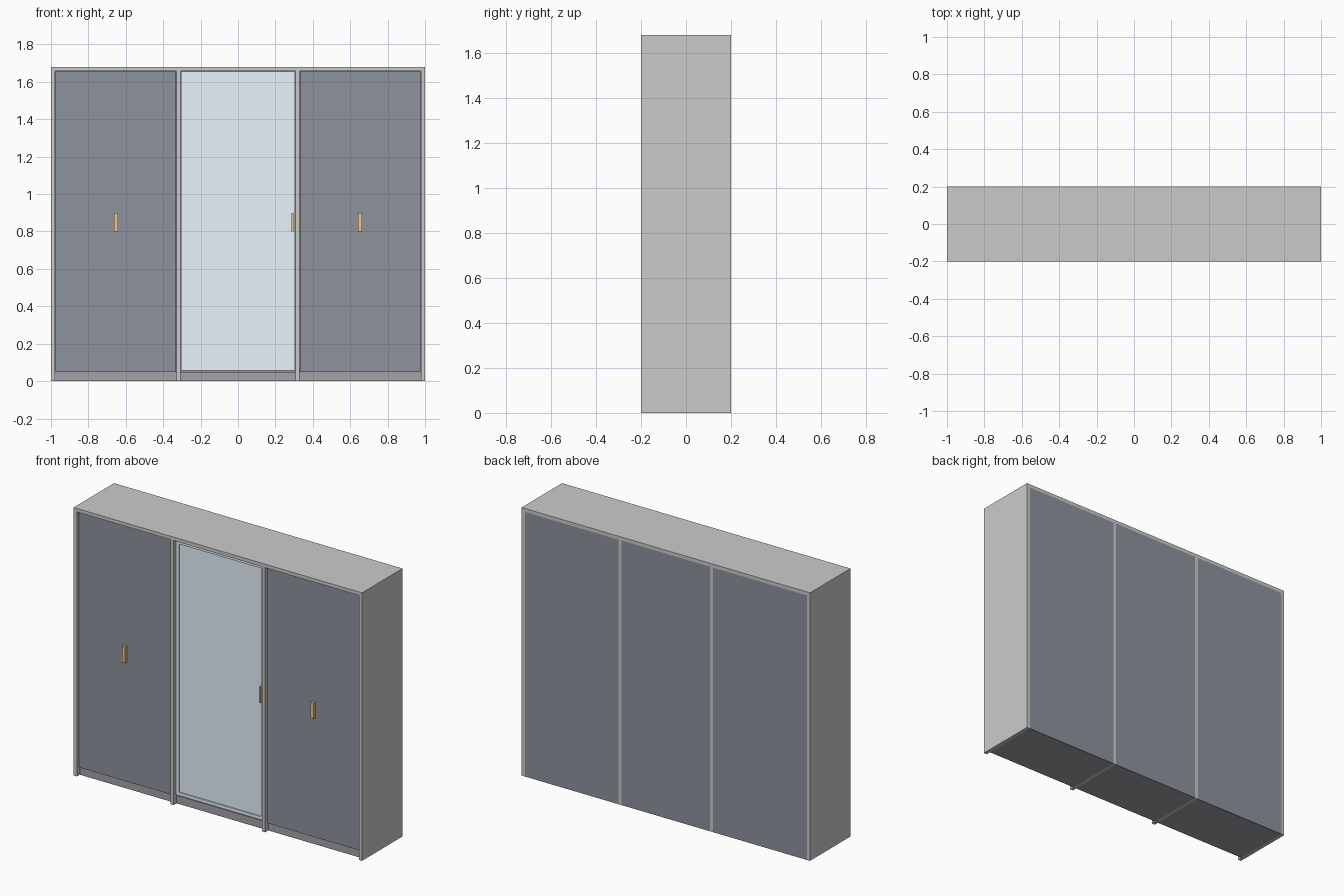
import bpy, bmesh
from mathutils import Matrix

if "Cube" in bpy.data.objects:
    bpy.data.objects.remove(bpy.data.objects["Cube"])


def material(name, rgb):
    m = bpy.data.materials.new(name)
    m.diffuse_color = (*rgb, 1.0)
    m.use_nodes = True
    m.node_tree.nodes["Principled BSDF"].inputs["Base Color"].default_value = m.diffuse_color
    return m


SLATE = material("slate_panel", (0.27, 0.29, 0.34))
MIRROR = material("mirror_glass", (0.80, 0.90, 0.97))
BRASS = material("brass", (0.85, 0.58, 0.25))
BASE = material("plinth_grey", (0.36, 0.36, 0.40))


def boxes(name, bounds, mat=None):
    """One object made of boxes, each given as (x0, x1, y0, y1, z0, z1)."""
    bm = bmesh.new()
    for x0, x1, y0, y1, z0, z1 in bounds:
        centre = ((x0 + x1) / 2, (y0 + y1) / 2, (z0 + z1) / 2)
        size = (x1 - x0, y1 - y0, z1 - z0, 1)
        bmesh.ops.create_cube(bm, size=1, matrix=Matrix.Translation(centre) @ Matrix.Diagonal(size))
    mesh = bpy.data.meshes.new(name)
    bm.to_mesh(mesh)
    bm.free()
    obj = bpy.data.objects.new(name, mesh)
    bpy.context.collection.objects.link(obj)
    if mat:
        mesh.materials.append(mat)
    return obj


W, D, H = 1.0, 0.2, 1.68      # half width, half depth, height
T = 0.022                     # board thickness
TOP = H - T                   # underside of the top board
KICK = 0.05                   # plinth height
DIV = 0.318                   # divider centre
DOOR = -0.18                  # front face of the doors
inner, outer = DIV - T / 2, DIV + T / 2

# Carcass: top, sides and dividers
boxes("top_board", [(-W, W, -D, D, TOP, H)])
for side, s in (("left", -1), ("right", 1)):
    a, b = sorted((s * (W - T), s * W))
    boxes(f"{side}_side_board", [(a, b, -D, D, 0, TOP)])
    boxes(f"{side}_divider", [(s * DIV - T / 2, s * DIV + T / 2, -D, D, 0, TOP)])

# Each bay: plinth block and back panel
for bay, a, b in (("left", -W + T, -outer), ("middle", -inner, inner), ("right", outer, W - T)):
    boxes(f"{bay}_plinth", [(a, b, DOOR + 0.01, D - 0.01, 0, KICK)], BASE)
    boxes(f"{bay}_back_panel", [(a, b, D - 0.01, D, 0, TOP)], SLATE)

# Solid outer doors with bar handles
for side, s in (("left", -1), ("right", 1)):
    a, b = sorted((s * (outer + 0.003), s * (W - T - 0.003)))
    boxes(f"{side}_door", [(a, b, DOOR, DOOR + 0.02, KICK, TOP - 0.003)], SLATE)
    boxes(f"{side}_handle", [(s * 0.653 - 0.011, s * 0.653 + 0.011, -D, DOOR, 0.80, 0.90)], BRASS)

# Mirrored middle door: frame, recessed glass and slim handle
F, X, Z0, Z1 = 0.02, inner - 0.003, KICK + 0.008, TOP - 0.003
boxes("mirror_door_frame", [
    (-X, -X + F, DOOR, DOOR + 0.02, Z0, Z1),
    (X - F, X, DOOR, DOOR + 0.02, Z0, Z1),
    (-X + F, X - F, DOOR, DOOR + 0.02, Z0, Z0 + F),
    (-X + F, X - F, DOOR, DOOR + 0.02, Z1 - F, Z1),
], MIRROR)
boxes("mirror_pane", [(-X + F, X - F, DOOR + 0.008, DOOR + 0.018, Z0 + F, Z1 - F)], MIRROR)
boxes("mirror_door_handle", [(0.285, 0.297, -D, DOOR, 0.80, 0.90)], BRASS)
